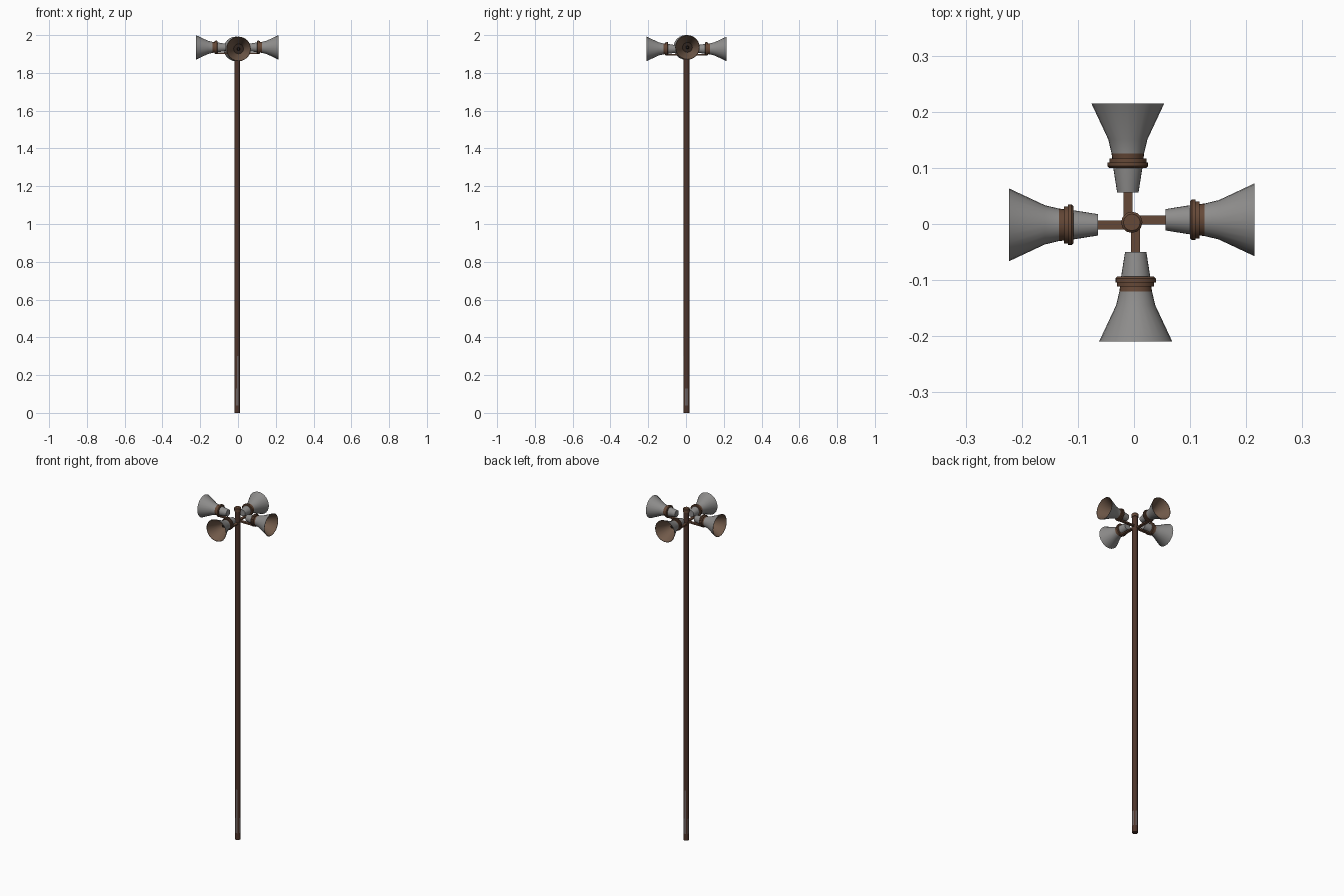
import bpy, bmesh, math
from mathutils import Matrix, Vector

if "Cube" in bpy.data.objects:
    bpy.data.objects.remove(bpy.data.objects["Cube"])


def material(name, rgb):
    m = bpy.data.materials.new(name)
    m.diffuse_color = (*rgb, 1)
    m.use_nodes = True
    m.node_tree.nodes["Principled BSDF"].inputs["Base Color"].default_value = m.diffuse_color
    return m


GREY = material("weathered grey", (0.27, 0.265, 0.26))
RUST = material("rust brown", (0.13, 0.065, 0.038))
INNER = material("dusty brown", (0.17, 0.105, 0.07))
POLE = material("dark brown", (0.075, 0.035, 0.024))
WORN = material("worn grey brown", (0.15, 0.12, 0.115))
DARK = material("dark plug", (0.03, 0.018, 0.013))


def finish(bm, name, mats, matrix=Matrix(), smooth=True):
    bmesh.ops.remove_doubles(bm, verts=bm.verts, dist=1e-6)
    bmesh.ops.recalc_face_normals(bm, faces=bm.faces)
    me = bpy.data.meshes.new(name)
    bm.to_mesh(me)
    bm.free()
    for m in mats:
        me.materials.append(m)
    me.transform(matrix)
    ob = bpy.data.objects.new(name, me)
    bpy.context.collection.objects.link(ob)
    if smooth:
        bpy.ops.object.select_all(action='DESELECT')
        ob.select_set(True)
        bpy.context.view_layer.objects.active = ob
        bpy.ops.object.shade_smooth_by_angle(angle=math.radians(35))
    return ob


def lathe(name, profile, mats, sides, matrix, pick=lambda seg, side: 0, smooth=True):
    """Revolve (distance, radius) points around the x axis."""
    bm = bmesh.new()
    rings = []
    for x, r in profile:
        if r == 0:
            rings.append([bm.verts.new((x, 0, 0))] * sides)
        else:
            rings.append([bm.verts.new((x, r * math.sin(2 * math.pi * i / sides),
                                        r * math.cos(2 * math.pi * i / sides)))
                          for i in range(sides)])
    for s, (a, b) in enumerate(zip(rings, rings[1:])):
        for i in range(sides):
            j = (i + 1) % sides
            vs = list(dict.fromkeys((a[i], a[j], b[j], b[i])))
            bm.faces.new(vs).material_index = pick(s, i)
    return finish(bm, name, mats, matrix, smooth)


def box(name, lo, hi, mat, matrix):
    bm = bmesh.new()
    bmesh.ops.create_cube(bm, size=1)
    lo, hi = Vector(lo), Vector(hi)
    for v in bm.verts:
        v.co = Vector(((lo[k] + hi[k]) / 2 + v.co[k] * (hi[k] - lo[k])) for k in range(3))
    return finish(bm, name, [mat], matrix, False)


# Pole with a few worn patches near the foot, and a cap
CX, CY = -0.004, 0.003
upright = Matrix.Translation((CX, CY, 0)) @ Matrix.Rotation(-math.pi / 2, 4, 'Y')
R = 0.0155
lathe("pole", [(0, 0), (0, R), (0.04, R), (0.13, R), (0.3, R), (1.965, R), (1.965, 0)],
      [POLE, WORN], 12, upright,
      lambda s, i: 1 if (s == 2 and i % 3 != 1) or (s == 3 and i % 6 == 2) else 0)
lathe("pole_cap", [(1.962, 0), (1.962, 0.019), (1.98, 0.019), (1.984, 0.015), (1.984, 0)],
      [RUST], 12, upright)

# Horn shell: outside out to the mouth, then back down the inside
SHELL = [(0.06, 0), (0.06, 0.019), (0.104, 0.026), (0.13, 0.029), (0.155, 0.035),
         (0.219, 0.065), (0.219, 0.063), (0.155, 0.033), (0.125, 0.026), (0.125, 0)]
SHELL_MAT = [0, 0, 1, 0, 0, 2, 2, 2, 3]
RING = [(0.104, 0.02), (0.104, 0.033), (0.107, 0.036), (0.114, 0.036),
        (0.114, 0.033), (0.121, 0.033), (0.121, 0.02)]
PLUG = [(0.12, 0), (0.12, 0.009), (0.152, 0.009), (0.158, 0.005), (0.158, 0)]

# Four horns, each with clamp ring, inner plug and support arm
for k, label in enumerate(("right", "back", "left", "front")):
    side_pair = k % 2 == 0
    z = 1.935 if side_pair else 1.927
    offset = 0.0045 if side_pair else 0.007
    reach = 0.0 if side_pair else -0.007
    turn = (Matrix.Translation((CX, CY, z)) @ Matrix.Rotation(k * math.pi / 2, 4, 'Z')
            @ Matrix.Translation((0, offset, 0)))
    out = turn @ Matrix.Translation((reach, 0, 0))
    lathe(label + "_horn", SHELL, [GREY, RUST, INNER, DARK], 24, out,
          lambda s, i: SHELL_MAT[s])
    lathe(label + "_clamp_ring", RING, [RUST], 24, out)
    lathe(label + "_plug", PLUG, [DARK], 12, out)
    box(label + "_arm", (0.0, -0.008, -0.036), (0.119 + reach, 0.008, -0.028), RUST, turn)
